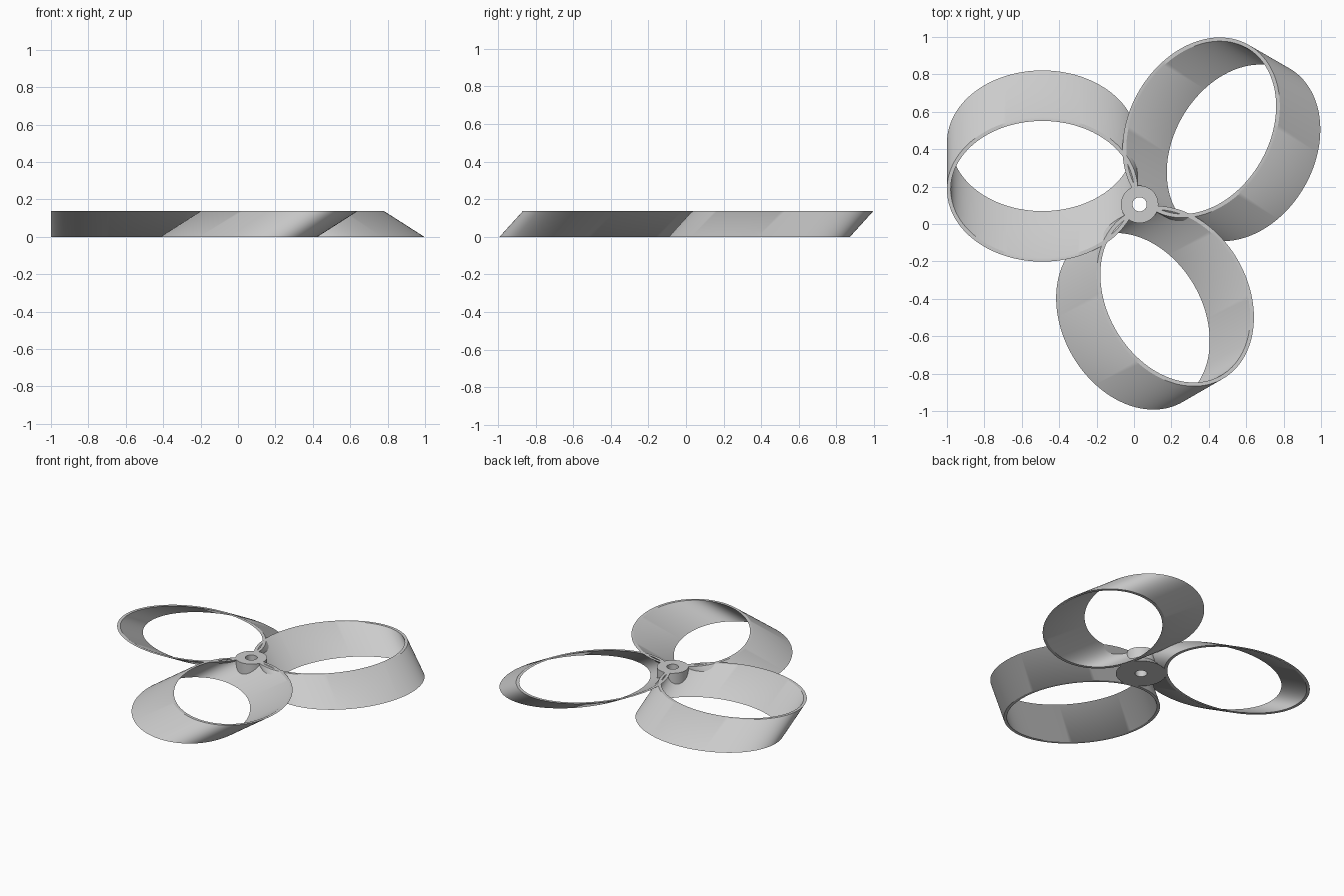
import bpy, bmesh
from math import cos, sin, pi, radians
from mathutils import Matrix, Vector

if "Cube" in bpy.data.objects:
    bpy.data.objects.remove(bpy.data.objects["Cube"], do_unlink=True)

HUB = Vector((0.03, 0.105, 0))
HEIGHT = 0.138
WALL = 0.02

grey = bpy.data.materials.new("light_grey")
grey.use_nodes = True
grey.diffuse_color = (0.6, 0.6, 0.6, 1)
grey.node_tree.nodes["Principled BSDF"].inputs["Base Color"].default_value = (0.6, 0.6, 0.6, 1)


def loft(name, loops, matrix):
    """Join closed loops of points into a tube that closes on itself."""
    bm = bmesh.new()
    rows = [[bm.verts.new(p) for p in loop] for loop in loops]
    n = len(rows[0])
    for k, row in enumerate(rows):
        nxt = rows[(k + 1) % len(rows)]
        for i in range(n):
            j = (i + 1) % n
            bm.faces.new((row[i], row[j], nxt[j], nxt[i]))
    bmesh.ops.recalc_face_normals(bm, faces=bm.faces)
    mesh = bpy.data.meshes.new(name)
    bm.to_mesh(mesh)
    bm.free()
    mesh.transform(matrix)
    mesh.materials.append(grey)
    obj = bpy.data.objects.new(name, mesh)
    bpy.context.collection.objects.link(obj)
    return obj


def ellipse(cx, cy, rx, ry, z, n):
    return [(cx + rx * cos(2 * pi * i / n), cy + ry * sin(2 * pi * i / n), z)
            for i in range(n)]


def smooth(obj):
    bpy.ops.object.select_all(action="DESELECT")
    obj.select_set(True)
    bpy.context.view_layer.objects.active = obj
    bpy.ops.object.shade_smooth_by_angle(angle=radians(30))


# Hub with a shaft hole and a flared foot
profile = [(0.1, HEIGHT), (0.1, 0.06), (0.16, 0), (0.038, 0), (0.038, HEIGHT)]
hub = loft("hub", [ellipse(0, 0, r, r, z, 64) for r, z in profile],
           Matrix.Translation(HUB))
smooth(hub)

# Hidden cutter that keeps the shaft hole clear
bpy.ops.mesh.primitive_cylinder_add(vertices=64, radius=0.039, depth=1, location=HUB)
cutter = bpy.context.object
cutter.name = "shaft_hole_cutter"
cutter.hide_render = True
cutter.hide_viewport = True

# Three leaning oval blade rings around the hub
A, B, REACH = 0.51, 0.386, 0.52
LOW, HIGH = -0.33, -0.08
for name, angle in (("right_blade", 180), ("left_back_blade", 60), ("front_blade", 300)):
    turn = Matrix.Translation(HUB) @ Matrix.Rotation(radians(angle), 4, "Z")
    loops = [ellipse(REACH, side, A - t, B - t, z, 128)
             for side, z, t in ((LOW, 0, 0), (HIGH, HEIGHT, 0),
                                (HIGH, HEIGHT, WALL), (LOW, 0, WALL))]
    blade = loft(name, loops, turn)
    smooth(blade)
    cut = blade.modifiers.new("shaft_hole", "BOOLEAN")
    cut.operation = "DIFFERENCE"
    cut.solver = "EXACT"
    cut.object = cutter
